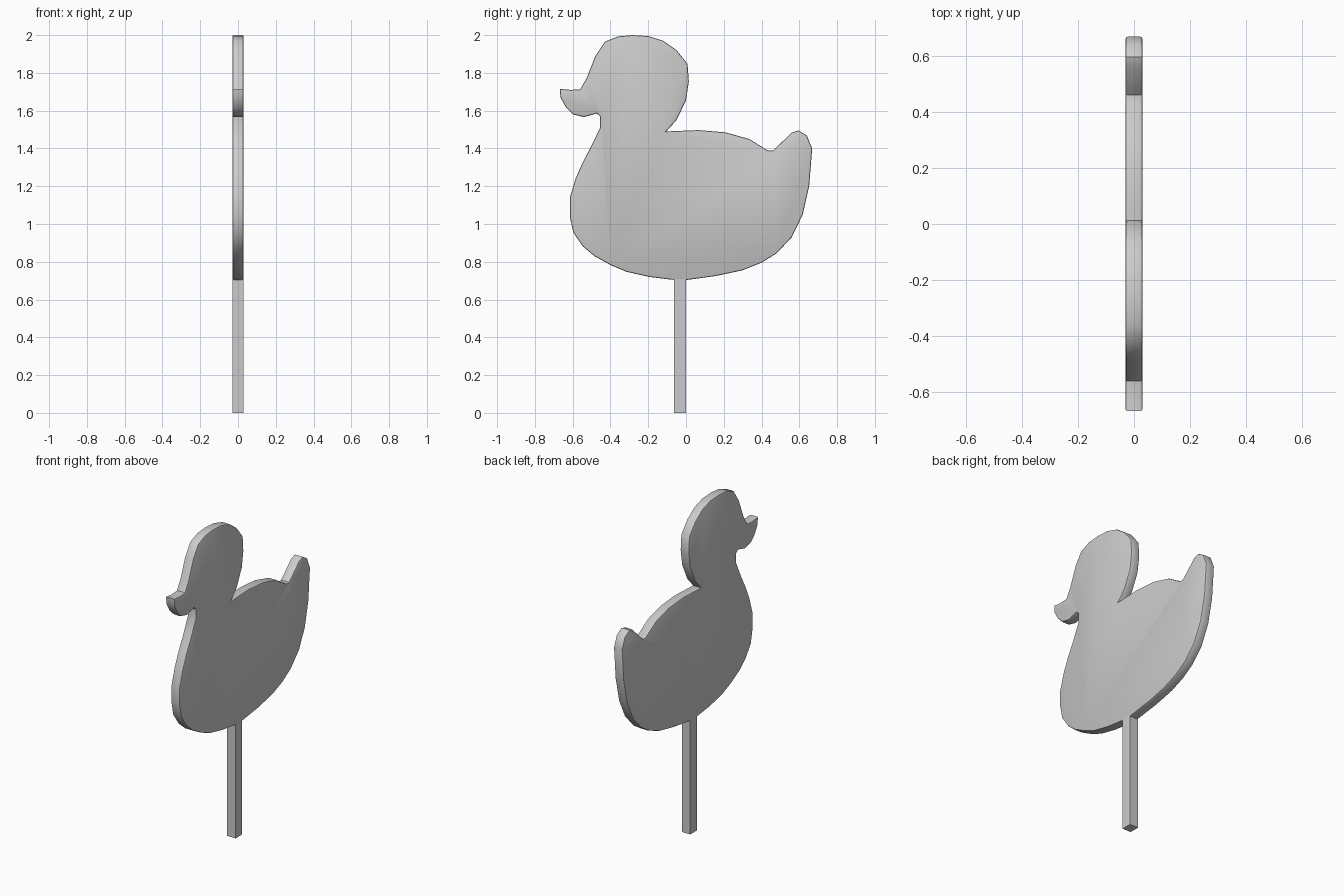
import bpy, bmesh

if "Cube" in bpy.data.objects:
    bpy.data.objects.remove(bpy.data.objects["Cube"])

HALF = 0.03      # half thickness of the board
EDGE = 0.008     # softened rim width

# Silhouette of the duck in (y, z): beak, head, back, tail, belly, breast
outline = [
    (-.667, 1.715), (-.61, 1.71), (-.56, 1.713), (-.525, 1.775), (-.48, 1.89),
    (-.43, 1.965), (-.36, 1.993), (-.285, 2.0), (-.2, 1.995), (-.12, 1.97),
    (-.05, 1.92), (.008, 1.848), (.015, 1.755), (0, 1.655), (-.05, 1.55),
    (-.105, 1.49), (.065, 1.497), (.21, 1.485), (.335, 1.45), (.435, 1.388),
    (.46, 1.388), (.56, 1.484), (.595, 1.495), (.64, 1.468), (.668, 1.40),
    (.652, 1.2), (.618, 1.05), (.56, .93), (.48, .845), (.40, .795),
    (.30, .755), (.16, .725), (0, .703), (-.075, .705), (-.195, .72),
    (-.315, .747), (-.4, .783), (-.485, .83), (-.545, .88), (-.597, .955),
    (-.615, 1.04), (-.615, 1.14), (-.583, 1.245), (-.545, 1.33), (-.5, 1.415),
    (-.455, 1.51), (-.455, 1.57), (-.472, 1.585), (-.54, 1.566), (-.597, 1.58),
    (-.635, 1.617), (-.665, 1.67),
]


def finish(name, bm):
    bmesh.ops.recalc_face_normals(bm, faces=bm.faces)
    mesh = bpy.data.meshes.new(name)
    bm.to_mesh(mesh)
    bm.free()
    obj = bpy.data.objects.new(name, mesh)
    bpy.context.collection.objects.link(obj)
    return obj


# Duck board: extruded silhouette with both rims softened
bm = bmesh.new()
cap = bm.faces.new([bm.verts.new((-HALF, y, z)) for y, z in outline])
result = bmesh.ops.extrude_face_region(bm, geom=[cap], use_keep_orig=True)
moved = [v for v in result["geom"] if isinstance(v, bmesh.types.BMVert)]
bmesh.ops.translate(bm, verts=moved, vec=(2 * HALF, 0, 0))
rims = [e for e in bm.edges if abs(e.verts[0].co.x - e.verts[1].co.x) < 1e-5]
bmesh.ops.bevel(bm, geom=rims, offset=EDGE, segments=2, profile=0.5, affect='EDGES')
duck = finish("duck_board", bm)

# Square stick reaching just inside the belly
bm = bmesh.new()
bmesh.ops.create_cube(bm, size=1)
bmesh.ops.scale(bm, verts=bm.verts, vec=(0.058, 0.064, 0.715))
bmesh.ops.translate(bm, verts=bm.verts, vec=(0, -0.032, 0.3575))
stick = finish("stick", bm)

# Smooth rim on the board, sharp faces on the stick ends
for obj in (duck, stick):
    bpy.ops.object.select_all(action='DESELECT')
    obj.select_set(True)
    bpy.context.view_layer.objects.active = obj
    bpy.ops.object.shade_smooth_by_angle(angle=0.7)
